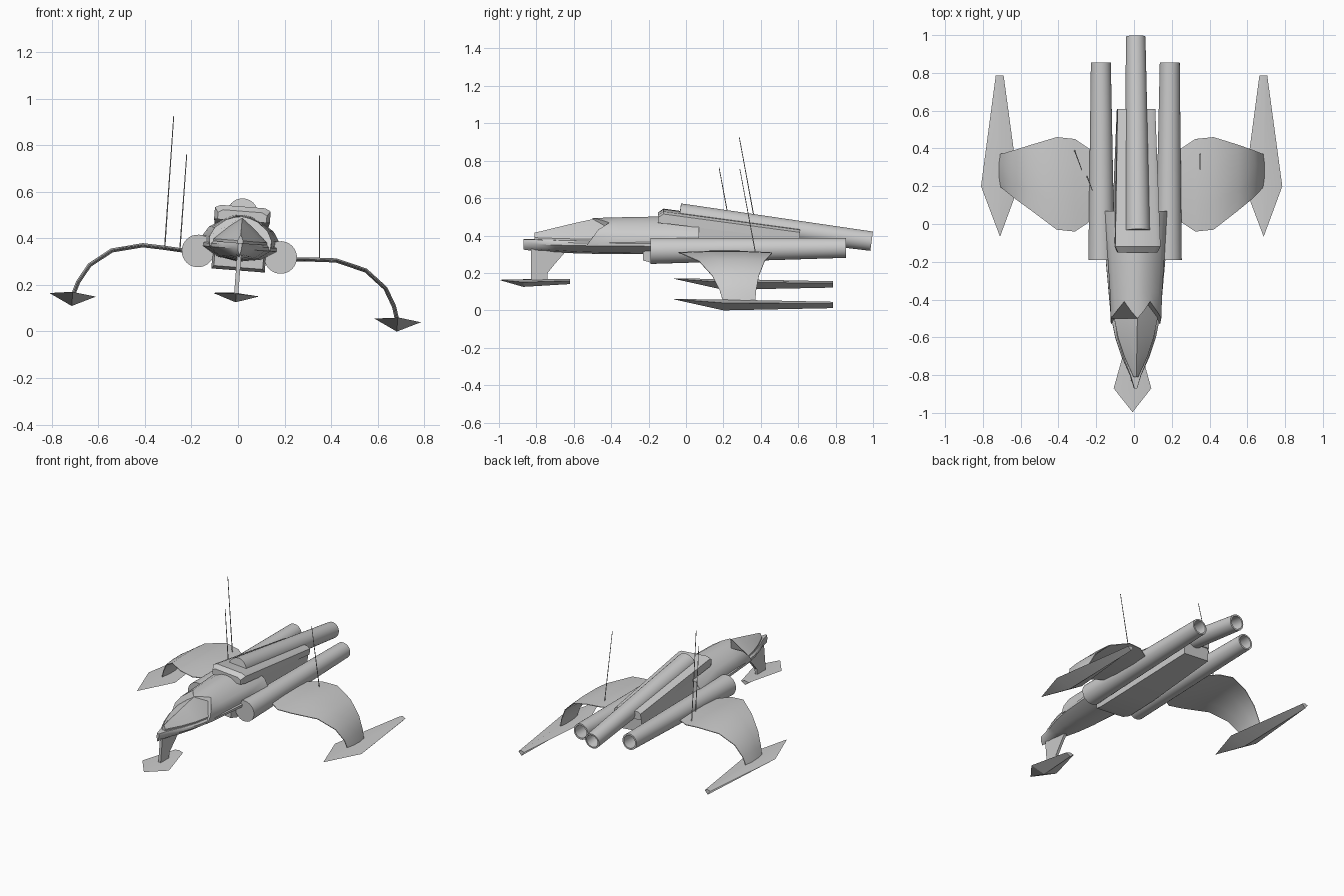
import bpy, bmesh
from math import radians, cos, sin, pi
from mathutils import Vector, Matrix

cube = bpy.data.objects.get("Cube")
if cube:
    bpy.data.objects.remove(cube)

grey = bpy.data.materials.new("hull_grey")
grey.use_nodes = True
grey.diffuse_color = (0.6, 0.6, 0.6, 1)
grey.node_tree.nodes["Principled BSDF"].inputs["Base Color"].default_value = (0.6, 0.6, 0.6, 1)

# The whole craft leans a little to its left
PIVOT = Vector((0, 0, 0.26))
ROLL = (Matrix.Translation(PIVOT) @ Matrix.Rotation(radians(4.5), 4, 'Y')
        @ Matrix.Translation(-PIVOT))


def loft(name, rings, mirror=False, roll=True, angle=35):
    """Skin a list of closed rings and cap both ends."""
    bm = bmesh.new()
    loops = [[bm.verts.new(p) for p in ring] for ring in rings]
    for a, b in zip(loops, loops[1:]):
        n = len(a)
        for i in range(n):
            j = (i + 1) % n
            bm.faces.new((a[i], a[j], b[j], b[i]))
    bm.faces.new(loops[0])
    bm.faces.new(loops[-1])
    bmesh.ops.recalc_face_normals(bm, faces=bm.faces)
    mesh = bpy.data.meshes.new(name)
    bm.to_mesh(mesh)
    bm.free()
    mesh.materials.append(grey)
    obj = bpy.data.objects.new(name, mesh)
    bpy.context.collection.objects.link(obj)
    if roll:
        obj.matrix_world = ROLL
    if mirror:
        obj.modifiers.new("Mirror", 'MIRROR')
    bpy.ops.object.select_all(action='DESELECT')
    obj.select_set(True)
    bpy.context.view_layer.objects.active = obj
    bpy.ops.object.shade_smooth_by_angle(angle=radians(angle))
    return obj


def symmetric(half):
    """Complete a ring from its +x points; points on the centre line stay single."""
    return half + [(-x, y, z) for x, y, z in reversed(half) if x > 1e-5]


def tube_rings(steps, sides):
    """Circles for a list of (centre, radius), square to the overall axis."""
    axis = Vector(steps[1][0]) - Vector(steps[0][0])
    turn = axis.to_track_quat('Z', 'Y')
    return [[Vector(c) + turn @ Vector((r * cos(2 * pi * i / sides), r * sin(2 * pi * i / sides), 0))
             for i in range(sides)] for c, r in steps]


def barrel(name, start, end, r0, r1, mirror=False):
    """Tapered barrel, closed in front and hollow at the rear."""
    a, b = Vector(start), Vector(end)
    inside = a.lerp(b, 0.5)
    loft(name, tube_rings([(a, r0), (b, r1), (b, r1 * 0.8), (inside, r1 * 0.8)], 28), mirror)


# Lower hull: shallow keel with an upright rim
keel = []
for y, w, bottom in [(-0.87, 0.008, 0.325), (-0.80, 0.03, 0.315), (-0.70, 0.075, 0.31),
                     (-0.60, 0.108, 0.305), (-0.48, 0.132, 0.302), (-0.20, 0.157, 0.30),
                     (0.07, 0.172, 0.30)]:
    keel.append(symmetric([(0, y, 0.38), (w * 0.9, y, 0.38), (w, y, 0.37), (w, y, 0.355),
                           (w * 0.6, y, bottom + 0.015), (0, y, bottom)]))
loft("lower_hull", keel)

# Windscreen: ridged wedge running up from the nose
screen = []
for y, w, ridge in [(-0.81, 0.012, 0.415), (-0.70, 0.062, 0.442), (-0.60, 0.095, 0.466),
                    (-0.50, 0.115, 0.488), (-0.38, 0.115, 0.488)]:
    screen.append(symmetric([(0, y, 0.36), (w, y, 0.36), (w, y, 0.39),
                             (w * 0.45, y, 0.39 + (ridge - 0.39) * 0.6), (0, y, ridge)]))
loft("windscreen", screen, angle=25)

# Hood: rounded upper hull whose front edge is cut in a zigzag
hood = []
for y, w, top, jag in [(-0.45, 0.138, 0.494, 1), (-0.36, 0.143, 0.498, 0),
                       (-0.15, 0.157, 0.502, 0), (0.07, 0.17, 0.502, 0)]:
    hood.append(symmetric([(0, y, 0.36), (w * 0.95, y - 0.08 * jag, 0.36),
                           (w * 0.97, y - 0.05 * jag, 0.40), (w * 0.82, y - 0.02 * jag, 0.44),
                           (w * 0.5, y + 0.04 * jag, 0.475), (w * 0.25, y - 0.01 * jag, top - 0.006),
                           (0, y - 0.05 * jag, top)]))
loft("hood", hood)

# Rear body block between the engines
loft("rear_body", [symmetric([(w, y, z0), (w, y, z1)]) for y, w, z0, z1 in
                   [(-0.23, 0.105, 0.275, 0.36), (-0.18, 0.115, 0.262, 0.42),
                    (0.05, 0.115, 0.268, 0.46), (0.60, 0.095, 0.30, 0.40)]])

# Sloping deck that carries the upper barrel
loft("deck", [symmetric([(w, y, z0), (w, y, z1), (w * 0.8, y, z1 + 0.012)]) for y, w, z0, z1 in
              [(-0.15, 0.105, 0.475, 0.505), (-0.12, 0.12, 0.475, 0.525),
               (0.61, 0.10, 0.385, 0.425)]])

# Barrels
barrel("upper_barrel", (0, -0.035, 0.507), (0, 0.992, 0.37), 0.066, 0.052)
barrel("side_engine", (0.178, -0.19, 0.332), (0.183, 0.855, 0.348), 0.07, 0.053, mirror=True)

# Drooping wings: thin sections swept along an arched path
path = [(0.12, 0.322, 0.10, 0.34), (0.245, 0.329, 0.01, 0.40), (0.32, 0.334, -0.04, 0.45),
        (0.416, 0.338, -0.03, 0.46), (0.547, 0.305, 0.07, 0.42), (0.637, 0.235, 0.14, 0.39),
        (0.68, 0.16, 0.18, 0.375), (0.70, 0.095, 0.20, 0.37)]
sections = []
for i, (x, z, front, back) in enumerate(path):
    p, q = path[max(i - 1, 0)], path[min(i + 1, len(path) - 1)]
    n = Vector((p[1] - q[1], 0, q[0] - p[0])).normalized() * 0.009
    at = lambda t, s: Vector((x, front + (back - front) * t, z)) + n * s
    sections.append([at(0, 0.25), at(0.3, 1), at(0.7, 1), at(1, 0.25),
                     at(1, -0.25), at(0.7, -1), at(0.3, -1), at(0, -0.25)])
loft("wing", sections, mirror=True, angle=28)


def skid(name, cx, stations, mirror=False):
    """Dart-shaped landing skid: flat top with a V underside."""
    loft(name, [[(cx - w, y, edge), (cx, y, top), (cx + w, y, edge), (cx, y, low)]
                for y, w, edge, top, low in stations], mirror, angle=20)


skid("wing_skid", 0.70, [(-0.065, 0.001, 0.114, 0.115, 0.113), (0.20, 0.10, 0.102, 0.112, 0.054),
                         (0.785, 0.021, 0.092, 0.1, 0.066)], mirror=True)
skid("front_skid", 0, [(-0.995, 0.001, 0.162, 0.163, 0.161), (-0.87, 0.10, 0.158, 0.165, 0.125),
                       (-0.62, 0.03, 0.16, 0.168, 0.14)])

# Front leg: thin upright plate with a raked rear edge
profile = [(-0.83, 0.33), (-0.83, 0.15), (-0.74, 0.15), (-0.74, 0.20), (-0.70, 0.25), (-0.63, 0.33)]
loft("front_leg", [[(x, y, z) for y, z in profile] for x in (-0.009, 0.009)])

# Whip antennas
for name, base, tip in [("tall_antenna", (-0.315, 0.39, 0.355), (-0.276, 0.285, 0.925)),
                        ("inner_antenna", (-0.25, 0.255, 0.345), (-0.22, 0.177, 0.762)),
                        ("left_antenna", (0.35, 0.37, 0.315), (0.35, 0.288, 0.755))]:
    loft(name, tube_rings([(base, 0.003), (tip, 0.002)], 6), roll=False)
